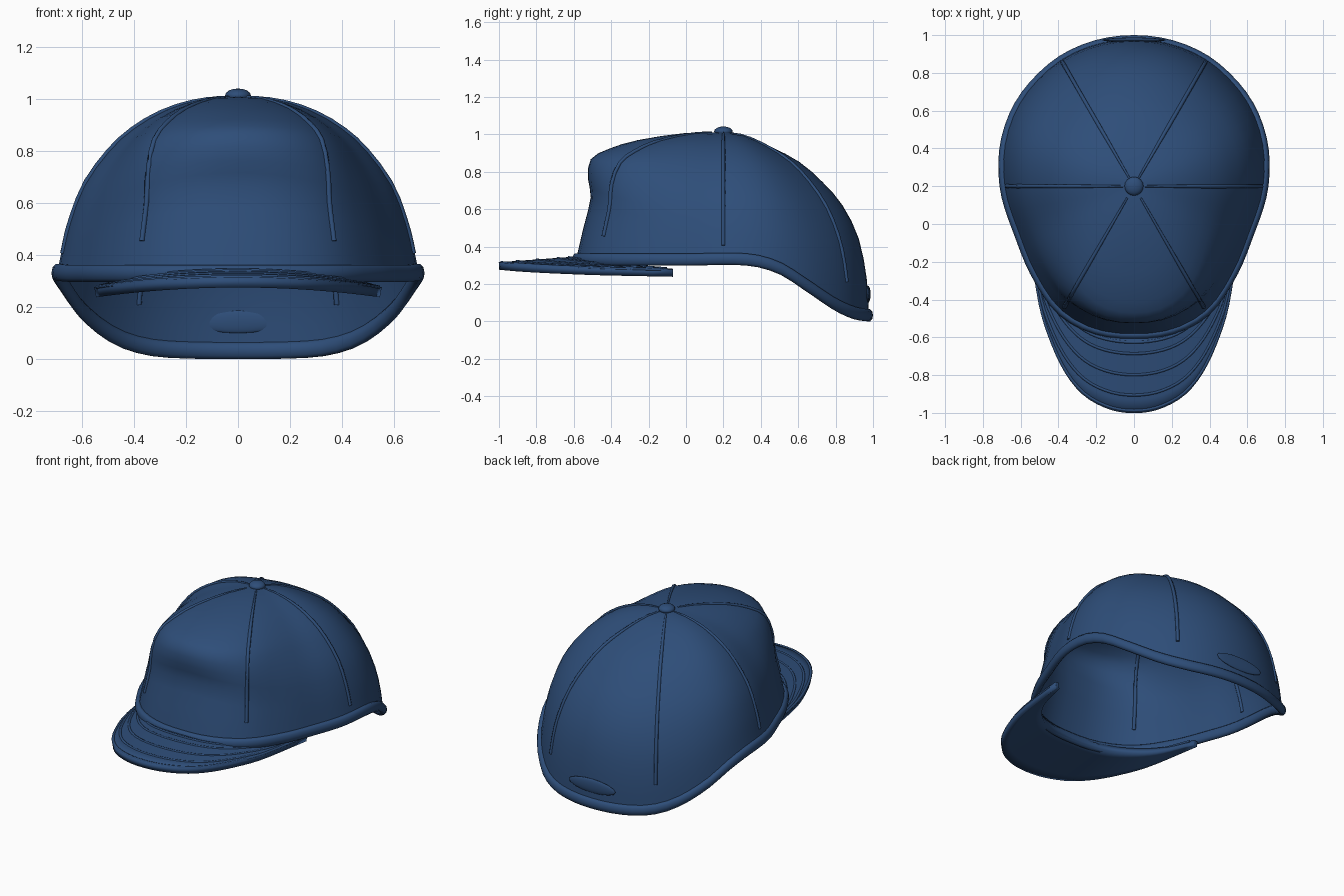
import bpy, math
from mathutils import Vector

if "Cube" in bpy.data.objects:
    bpy.data.objects.remove(bpy.data.objects["Cube"])

blue = bpy.data.materials.new("navy_cloth")
blue.diffuse_color = (0.027, 0.075, 0.19, 1)
blue.use_nodes = True
blue.node_tree.nodes["Principled BSDF"].inputs["Base Color"].default_value = blue.diffuse_color
CY = 0.2  # crown axis


def spline(pts, x):
    """Smooth interpolation of (x, value) pairs."""
    x = min(max(x, pts[0][0]), pts[-1][0])
    i = 0
    while i < len(pts) - 2 and x > pts[i + 1][0]:
        i += 1
    def slope(k):
        a, b = pts[max(k - 1, 0)], pts[min(k + 1, len(pts) - 1)]
        return (b[1] - a[1]) / (b[0] - a[0])
    (x0, y0), (x1, y1) = pts[i], pts[i + 1]
    h = x1 - x0
    t = (x - x0) / h
    return ((2*t**3 - 3*t*t + 1) * y0 + (t**3 - 2*t*t + t) * h * slope(i)
            + (3*t*t - 2*t**3) * y1 + (t**3 - t*t) * h * slope(i + 1))


def finish(ob, angle=50):
    ob.data.materials.append(blue)
    bpy.ops.object.select_all(action='DESELECT')
    ob.select_set(True)
    bpy.context.view_layer.objects.active = ob
    bpy.ops.object.shade_smooth_by_angle(angle=math.radians(angle))
    return ob


def mesh(name, verts, faces, angle=50):
    me = bpy.data.meshes.new(name)
    me.from_pydata(verts, [], faces)
    ob = bpy.data.objects.new(name, me)
    bpy.context.collection.objects.link(ob)
    return finish(ob, angle)


def grid(rows, cols, wrap_r=False, wrap_c=False):
    return [(i * cols + j, i * cols + (j + 1) % cols,
             (i + 1) % rows * cols + (j + 1) % cols, (i + 1) % rows * cols + j)
            for i in range(rows if wrap_r else rows - 1)
            for j in range(cols if wrap_c else cols - 1)]


def tube(name, pts, radius, taper=False):
    verts, n = [], 6
    for i, p in enumerate(pts):
        d = (pts[min(i + 1, len(pts) - 1)] - pts[max(i - 1, 0)]).normalized()
        a = d.cross(Vector((0.3, 0.2, 1))).normalized()
        b = a.cross(d)
        r = radius * (0.5 + 0.5 * min(1, i / 5)) if taper else radius
        verts += [p + r * (a * math.cos(k * math.tau / n) + b * math.sin(k * math.tau / n)) for k in range(n)]
    faces = grid(len(pts), n, wrap_c=True)
    faces += [tuple(range(n))[::-1], tuple(range(len(verts) - n, len(verts)))]
    return mesh(name, verts, faces, 70)


# Outline of the rim by angle, its height by depth, and three crown profiles
RIM = [(-90, .81), (-75, .812), (-60, .79), (-42, .725), (-22, .685), (0, .712), (20, .748),
       (36, .772), (50, .785), (60, .795), (75, .80), (90, .80)]
RIM_Z = [(-.6, .33), (0, .33), (.33, .33), (.5, .285), (.65, .19), (.8, .09), (.9, .045), (.97, .033), (1, .033)]
FRONT = [(0, 1), (.26, .995), (.58, .94), (.78, .87), (.9, .79), (.92, .64), (.9, .49), (.95, .25), (1, 0)]
SIDE = [(0, 1), (.2, .985), (.4, .925), (.58, .82), (.72, .69), (.86, .49), (.94, .27), (.975, .12), (1, 0)]
BACK = [(0, 1), (.15, .98), (.33, .92), (.52, .84), (.68, .73), (.82, .6), (.93, .42), (.985, .2), (1, 0)]


def rim_point(a):
    s, c = math.sin(a), math.cos(a)
    r = spline(RIM, math.degrees(math.asin(max(-1, min(1, s))))) - 0.022
    y = CY + r * s
    return r, Vector((r * c, y, spline(RIM_Z, y)))


def crown(a, t):
    s = math.sin(a)
    wf, wb = max(0, -s) ** 3, max(0, s) ** 2
    r, p = rim_point(a)
    f = [sum(w * spline([(i, q[k]) for i, q in enumerate(prof)], t)
             for w, prof in ((wf, FRONT), (wb, BACK), (1 - wf - wb, SIDE))) for k in (0, 1)]
    return Vector((r * f[0] * math.cos(a), CY + r * f[0] * s, p.z + (1.01 - p.z) * f[1]))


# Crown: open dome
N, M = 60, 16
verts = [crown(math.tau * j / N, 8 * i / M) for i in range(1, M + 1) for j in range(N)]
verts.append(Vector((0, CY, 1.01)))
faces = [(b, a, d, c) for a, b, c, d in grid(M, N, wrap_c=True)]
faces += [(j, (j + 1) % N, M * N) for j in range(N)]
mesh("crown", verts, faces, 80)

# Six panel seams
for k in range(6):
    a = math.tau * k / 6
    tube(f"seam_{k + 1}", [crown(a, .4 + 6.7 * i / 15) for i in range(16)], 0.011, True)

# Rolled rim band
verts, K = [], 10
for j in range(72):
    a = math.tau * j / 72
    p = rim_point(a)[1]
    for k in range(K):
        u = math.tau * k / K
        verts.append(p + Vector((.022 * math.cos(u) * math.cos(a), .022 * math.cos(u) * math.sin(a), .034 * math.sin(u))))
mesh("rim_band", verts, grid(72, K, True, True), 70)

# Brim: curved plate between an inner and outer edge
INNER = [(0, -.57), (.2, -.54), (.34, -.45), (.45, -.3), (.525, -.07)]
OUTER = [(0, -1), (.13, -.98), (.26, -.91), (.36, -.79), (.44, -.62), (.5, -.42), (.55, -.07)]


def edge(pts, u):
    n = len(pts) - 1
    v = abs(u) * n
    x = spline([(i, p[0]) for i, p in enumerate(pts)], v)
    y = spline([(-1, pts[1][1])] + [(i, p[1]) for i, p in enumerate(pts)], v)
    return Vector((math.copysign(x, u), y, 0))


def brim(u, s):
    p = edge(INNER, u).lerp(edge(OUTER, u), s)
    p.z = .296 - .038 * (p.x / .55) ** 2 + .032 * (1 - s) * (1 - u * u)
    return p


U, S = 41, 7
plate = mesh("brim", [brim(-1 + 2 * j / (U - 1), i / (S - 1)) for i in range(S) for j in range(U)],
             [f[::-1] for f in grid(S, U)])
mod = plate.modifiers.new("thickness", 'SOLIDIFY')
mod.thickness = 0.04
mod.offset = 0

# Stitch ridges on the brim
for k, s in enumerate((.13, .27, .53, .78, .97)):
    tube(f"brim_stitch_{k + 1}",
         [brim(-.97 + 1.94 * j / 40, s) + Vector((0, 0, .018)) for j in range(41)], 0.008)

# Top button and back patch
for name, loc, size in (("top_button", (0, CY, 1.015), (.05, .05, .027)),
                        ("back_patch", (0, .974, .145), (.17, .013, .045))):
    bpy.ops.mesh.primitive_uv_sphere_add(segments=16, ring_count=8, location=loc)
    ob = bpy.context.object
    ob.name = name
    ob.scale = size
    finish(ob, 60)
